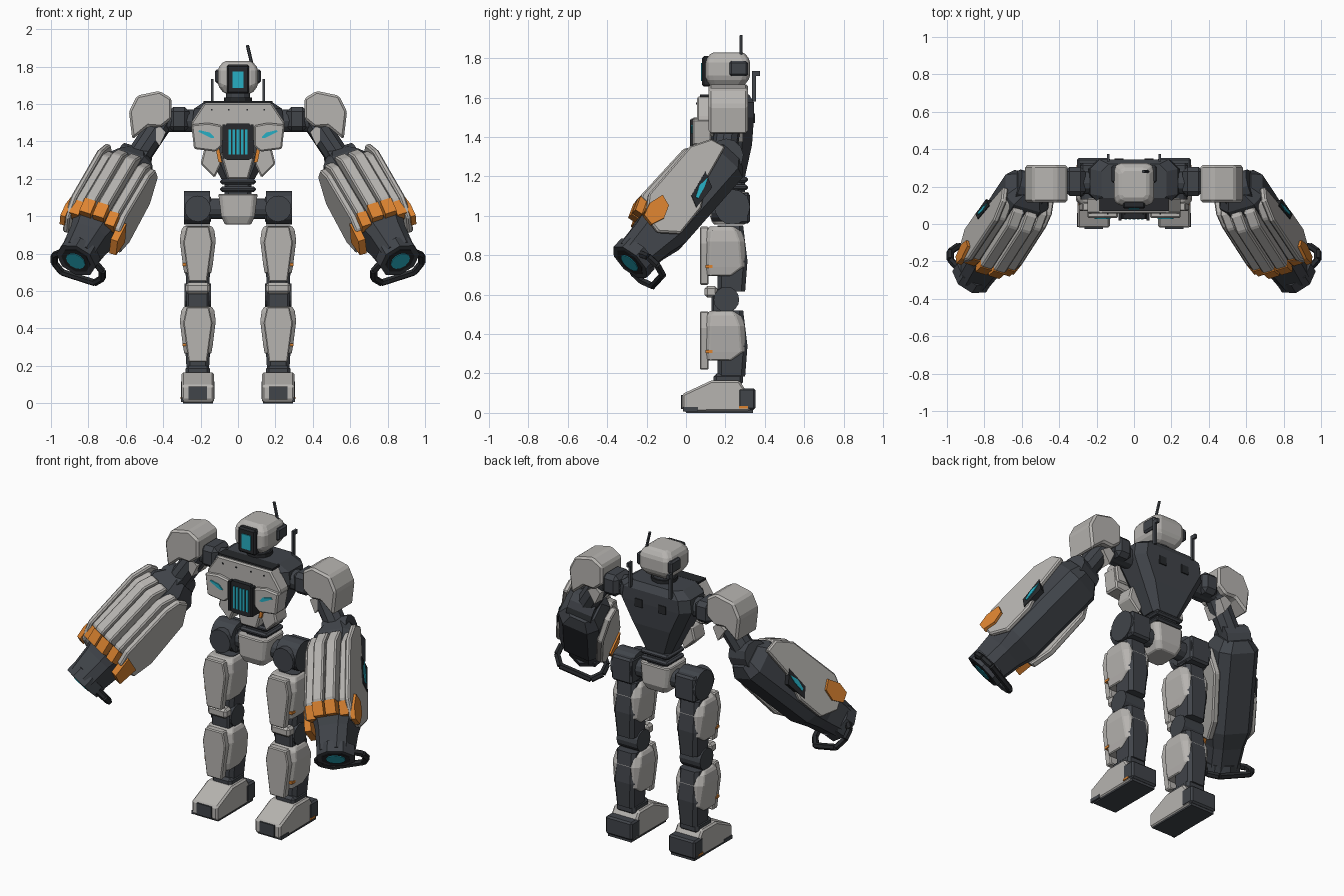
import bpy, bmesh, math
from mathutils import Matrix, Vector

if "Cube" in bpy.data.objects:
    bpy.data.objects.remove(bpy.data.objects["Cube"])


def material(name, rgb):
    m = bpy.data.materials.new(name)
    m.diffuse_color = (*rgb, 1)
    m.use_nodes = True
    m.node_tree.nodes["Principled BSDF"].inputs["Base Color"].default_value = m.diffuse_color
    return m


WHITE = material("pale_armour", (0.47, 0.455, 0.435))
DARK = material("dark_frame", (0.052, 0.058, 0.068))
BLACK = material("black_trim", (0.02, 0.022, 0.025))
ORANGE = material("orange_accent", (0.72, 0.23, 0.03))
CYAN = material("cyan_glow", (0.02, 0.43, 0.55))
I4 = Matrix.Identity(4)


def finish(name, bm, mat, M=I4, mirror=False, bevel=0):
    bm.transform(M)
    bmesh.ops.recalc_face_normals(bm, faces=bm.faces)
    me = bpy.data.meshes.new(name)
    bm.to_mesh(me)
    bm.free()
    me.materials.append(mat)
    ob = bpy.data.objects.new(name, me)
    bpy.context.collection.objects.link(ob)
    if bevel:
        b = ob.modifiers.new("bevel", 'BEVEL')
        b.width, b.segments = bevel, 1
        b.limit_method, b.angle_limit = 'ANGLE', math.radians(30)
    if mirror:
        ob.modifiers.new("mirror", 'MIRROR')
    return ob


def skin(rings):
    """Join equal rings of points into a closed solid."""
    bm = bmesh.new()
    vs = [[bm.verts.new(p) for p in r] for r in rings]
    n = len(vs[0])
    for a, b in zip(vs, vs[1:]):
        for i in range(n):
            bm.faces.new((a[i], a[(i + 1) % n], b[(i + 1) % n], b[i]))
    bm.faces.new(vs[0][::-1])
    bm.faces.new(vs[-1])
    return bm


def prism(name, pts, axis, lo, hi, mat, **kw):
    """Extrude a flat outline; pts are (y,z), (x,z) or (x,y)."""
    put = {'x': lambda p, t: (t, p[0], p[1]), 'y': lambda p, t: (p[0], t, p[1]),
           'z': lambda p, t: (p[0], p[1], t)}[axis]
    return finish(name, skin([[put(p, t) for p in pts] for t in (lo, hi)]), mat, **kw)


def box(name, x, y, z, mat, **kw):
    return prism(name, [(x[0], y[0]), (x[1], y[0]), (x[1], y[1]), (x[0], y[1])], 'z', *z, mat, **kw)


def loft(name, sections, mat, **kw):
    """Chamfered rectangles (z, x0, x1, y0, y1, chamfer) stacked along z."""
    rings = []
    for z, x0, x1, y0, y1, c in sections:
        rings.append([(x0 + c, y0, z), (x1 - c, y0, z), (x1, y0 + c, z), (x1, y1 - c, z),
                      (x1 - c, y1, z), (x0 + c, y1, z), (x0, y1 - c, z), (x0, y0 + c, z)])
    return finish(name, skin(rings), mat, **kw)


def rod(name, p, q, r, mat, n=12, r2=None, M=I4, **kw):
    p, q = Vector(p), Vector(q)
    d = q - p
    bm = bmesh.new()
    T = Matrix.Translation((p + q) / 2) @ d.to_track_quat('Z', 'Y').to_matrix().to_4x4()
    bmesh.ops.create_cone(bm, cap_ends=True, segments=n, radius1=r, radius2=r2 or r, depth=d.length, matrix=T)
    return finish(name, bm, mat, M=M, **kw)


def both(pts):
    """Complete a right-half outline with its mirrored left half."""
    return pts + [(-x, z) for x, z in reversed(pts)]


# Head: helmet, framed screen, ear pods, aerials
loft("head", [(1.655, -.075, .075, .12, .29, .02), (1.70, -.108, .108, .10, .325, .025),
              (1.79, -.108, .108, .10, .325, .025), (1.83, -.075, .075, .13, .295, .02)], WHITE, bevel=.012)
box("face_frame", (-.06, .06), (.082, .13), (1.655, 1.81), BLACK, bevel=.01)
box("face_screen", (-.03, .03), (.077, .09), (1.685, 1.775), CYAN)
box("ear_pod", (.09, .122), (.22, .315), (1.71, 1.785), DARK, mirror=True, bevel=.01)
rod("neck", (0, .21, 1.58), (0, .21, 1.67), .065, DARK)
rod("neck_ring", (0, .21, 1.615), (0, .21, 1.635), .075, BLACK)
rod("top_aerial", (.075, .28, 1.81), (.05, .28, 1.915), .009, DARK, 6)
box("back_aerial", (.13, .145), (.335, .355), (1.58, 1.73), DARK, mirror=True)
box("back_aerial_tip", (.13, .145), (.335, .375), (1.71, 1.735), DARK, mirror=True)

# Torso frame and chest armour
loft("torso_frame", [(1.20, -.09, .09, .16, .30, .03), (1.36, -.175, .175, .13, .335, .05),
                     (1.50, -.245, .245, .11, .345, .05), (1.575, -.235, .235, .11, .345, .05),
                     (1.615, -.175, .175, .11, .32, .04)], DARK)
prism("upper_chest", both([(.18, 1.605), (.25, 1.50), (.235, 1.40), (.08, 1.40)]), 'y', .055, .14, WHITE, bevel=.008)
box("collar_trim", (-.185, .185), (.07, .14), (1.604, 1.616), BLACK)
prism("chest_pod", [(.085, 1.485), (.16, 1.50), (.25, 1.49), (.235, 1.36), (.12, 1.345), (.085, 1.375)],
      'y', .032, .13, WHITE, mirror=True, bevel=.008)
prism("chest_light", [(.125, 1.42), (.145, 1.418), (.212, 1.452), (.205, 1.46), (.15, 1.447)],
      'y', .026, .04, CYAN, mirror=True)
prism("chest_grille", both([(.06, 1.495), (.075, 1.47), (.075, 1.31), (.055, 1.30)]), 'y', .028, .14, BLACK)
for i in range(5):
    x = (i - 2) * .022
    box("grille_light", (x - .007, x + .007), (.023, .03), (1.33, 1.465), CYAN)
for s in (-1, 1):
    box("grille_side", sorted((s * .068, s * .082)), (.02, .10), (1.31, 1.49), BLACK)
for x in (.14, .05):
    box("chest_bolt", (x - .004, x + .004), (.05, .06), (1.566, 1.574), BLACK, mirror=True)
prism("belly_plate", both([(.095, 1.34), (.055, 1.20)]), 'y', .10, .19, WHITE, bevel=.008)
prism("rib_plate", [(.11, 1.37), (.18, 1.36), (.20, 1.28), (.125, 1.205), (.09, 1.28)],
      'y', .09, .20, WHITE, mirror=True, bevel=.008)
prism("rib_stripe", [(.10, 1.365), (.12, 1.365), (.105, 1.29), (.085, 1.285)], 'y', .078, .12, ORANGE, mirror=True)
box("back_vent", (.055, .105), (.34, .35), (1.47, 1.52), BLACK, mirror=True)

# Waist and hips
loft("waist", [(1.10, -.07, .07, .16, .30, .02), (1.21, -.075, .075, .16, .30, .02)], DARK)
for z in (1.13, 1.17):
    box("waist_ring", (-.095, .095), (.145, .315), (z, z + .028), DARK, bevel=.01)
loft("pelvis", [(.955, -.07, .07, .14, .30, .02), (1.0, -.09, .09, .12, .32, .02),
                (1.12, -.105, .105, .12, .32, .025)], WHITE, bevel=.006)
rod("hip_axle", (0, .235, 1.04), (.16, .235, 1.04), .055, DARK)
box("hip_block", (.145, .285), (.19, .325), (.96, 1.115), DARK, mirror=True, bevel=.012)
rod("hip_wheel", (.15, .235, 1.045), (.29, .235, 1.045), .09, DARK, 16, mirror=True)
rod("hip_disc", (.215, .13, 1.04), (.215, .2, 1.04), .07, DARK, 16, mirror=True)
rod("hip_link", (0, .235, 1.04), (-.16, .235, 1.04), .055, DARK)

# Legs: thigh and shin share one design
C = .215
for part, z in (("thigh", .65), ("shin", .22)):
    loft(part + "_core", [(z - .035, C - .06, C + .06, .16, .30, .02), (z + .12, C - .07, C + .07, .16, .312, .02),
                          (z + .30, C - .065, C + .065, .16, .29, .02)], DARK, mirror=True)
    loft(part + "_armour", [(z + .045, C - .072, C + .072, .105, .24, .02), (z + .09, C - .08, C + .08, .10, .30, .02),
                            (z + .22, C - .096, C + .096, .095, .30, .03), (z + .275, C - .088, C + .088, .10, .28, .03),
                            (z + .297, C - .075, C + .075, .12, .26, .03)], WHITE, mirror=True, bevel=.005)
    prism(part + "_front_plate", [(C - .05, z), (C + .05, z), (C + .078, z + .21), (C + .06, z + .295),
                                  (C - .06, z + .295), (C - .078, z + .21)], 'y', .07, .115, WHITE,
          mirror=True, bevel=.006)
    box(part + "_mark", (C + .06, C + .083), (.10, .135), (z + .085, z + .10), ORANGE, mirror=True)
rod("knee", (.145, .205, .575), (.285, .205, .575), .065, DARK, 16, mirror=True)
box("knee_block", (.155, .275), (.13, .24), (.50, .62), DARK, mirror=True, bevel=.01)
box("knee_cap", (.15, .28), (.095, .16), (.585, .645), WHITE, mirror=True, bevel=.014)
box("ankle", (.15, .28), (.14, .29), (.14, .20), DARK, mirror=True, bevel=.015)

# Feet
prism("foot", [(-.02, .015), (-.02, .095), (.13, .165), (.27, .165), (.30, .12), (.33, .10), (.33, .008), (0, .005)],
      'x', .128, .302, WHITE, mirror=True, bevel=.01)
box("heel", (.125, .305), (.265, .352), (.015, .125), DARK, mirror=True, bevel=.01)
box("toe_pad", (.165, .265), (-.026, .03), (.02, .09), DARK, mirror=True)
box("toe_corner", (.29, .306), (-.015, .06), (.008, .03), DARK, mirror=True)
box("heel_mark", (.295, .308), (.27, .315), (.022, .034), ORANGE, mirror=True)
box("sole", (.135, .295), (0, .34), (0, .02), DARK, mirror=True)

# Shoulders and upper arms
S = Vector((.56, .19, 1.28))
rod("shoulder_axle", (.2, .22, 1.51), (.42, .22, 1.51), .06, DARK, mirror=True)
box("shoulder_joint", (.26, .37), (.15, .305), (1.455, 1.585), DARK, mirror=True, bevel=.025)
prism("shoulder_pad", [(.355, 1.52), (.355, 1.63), (.42, 1.67), (.54, 1.645), (.583, 1.56), (.565, 1.41),
                       (.48, 1.48), (.41, 1.475)], 'y', .115, .315, WHITE, mirror=True, bevel=.012)
prism("shoulder_flap", [(.385, 1.45), (.42, 1.48), (.47, 1.45), (.42, 1.375)], 'y', .15, .29, WHITE, mirror=True)
rod("upper_arm", (.40, .22, 1.52), S, .065, DARK, 10, mirror=True)
rod("elbow", S + Vector((-.07, -.02, -.01)), S + Vector((.07, .02, .03)), .085, DARK, 12, mirror=True)

# Forearm cannon, built in a local frame: x outward, y top side, z along the arm
w = Vector((.40, -.62, -.675)).normalized()
v = Vector((0, -.736, .677))
v = (v - w * v.dot(w)).normalized()
u = v.cross(w)
u = u if u.x > 0 else -u
A = Matrix((u, v, w)).transposed().to_4x4()
A.translation = S
arm = dict(M=A, mirror=True)
loft("forearm_core", [(-.03, -.085, .085, -.09, .09, .04), (.03, -.125, .125, -.13, .12, .05),
                      (.50, -.125, .125, -.14, .13, .05), (.60, -.10, .10, -.115, .11, .04),
                      (.74, -.09, .09, -.095, .10, .04)], DARK, **arm)
rod("muzzle_ring", (0, 0, .70), (0, 0, .765), .115, DARK, 8, **arm)
rod("muzzle_bore", (0, 0, .75), (0, 0, .768), .085, BLACK, 8, **arm)
rod("muzzle_light", (0, 0, .75), (0, 0, .772), .055, CYAN, 12, **arm)
for x0, x1, y0, y1 in ((.006, .07, .10, .19), (-.07, -.006, .10, .19), (.076, .13, .06, .15), (-.13, -.076, .06, .15)):
    prism("top_panel", [(y0, .05), (y1 - .05, .05), (y1, .13), (y1, .47), (y1 - .01, .49), (y0, .49)],
          'x', x0, x1, WHITE, bevel=.008, **arm)
    prism("top_panel_tip", [(y0, .485), (y1 - .002, .485), (y1 - .03, .56), (y0, .55)], 'x', x0, x1, ORANGE, **arm)
prism("outer_plate", [(.04, .0), (.12, .02), (.175, .13), (.165, .48), (.10, .58), (0, .60), (-.09, .52),
                      (-.08, .34), (-.03, .25), (0, .19)], 'x', .12, .152, WHITE, bevel=.008, **arm)
prism("outer_badge", [(.11, .44), (.13, .52), (.11, .59), (.05, .60), (.025, .53), (.05, .46)],
      'x', .14, .168, ORANGE, **arm)
prism("light_mount", [(.03, .18), (.0, .33), (-.06, .36), (-.05, .22)], 'x', .12, .157, BLACK, **arm)
prism("outer_light", [(0, .2), (.005, .26), (-.02, .32), (-.035, .32), (-.02, .25)], 'x', .14, .162, CYAN, **arm)
prism("inner_plate", [(.0, .03), (.08, .06), (.11, .14), (.11, .46), (.08, .54), (-.10, .54), (-.14, .42),
                      (-.11, .14)], 'x', -.16, -.12, WHITE, bevel=.008, **arm)
prism("inner_tip", [(.08, .48), (.06, .60), (-.03, .62), (-.05, .50)], 'x', -.17, -.13, ORANGE, **arm)

# Guard loop below the muzzle
loop = [(-.09, 0), (-.14, -.05), (-.14, -.11), (-.095, -.165), (.095, -.165), (.14, -.11), (.14, -.05), (.09, 0)]
for (x0, y0), (x1, y1) in zip(loop, loop[1:]):
    rod("guard_bar", (x0, y0, .735), (x1, y1, .735), .019, BLACK, 6, **arm)
